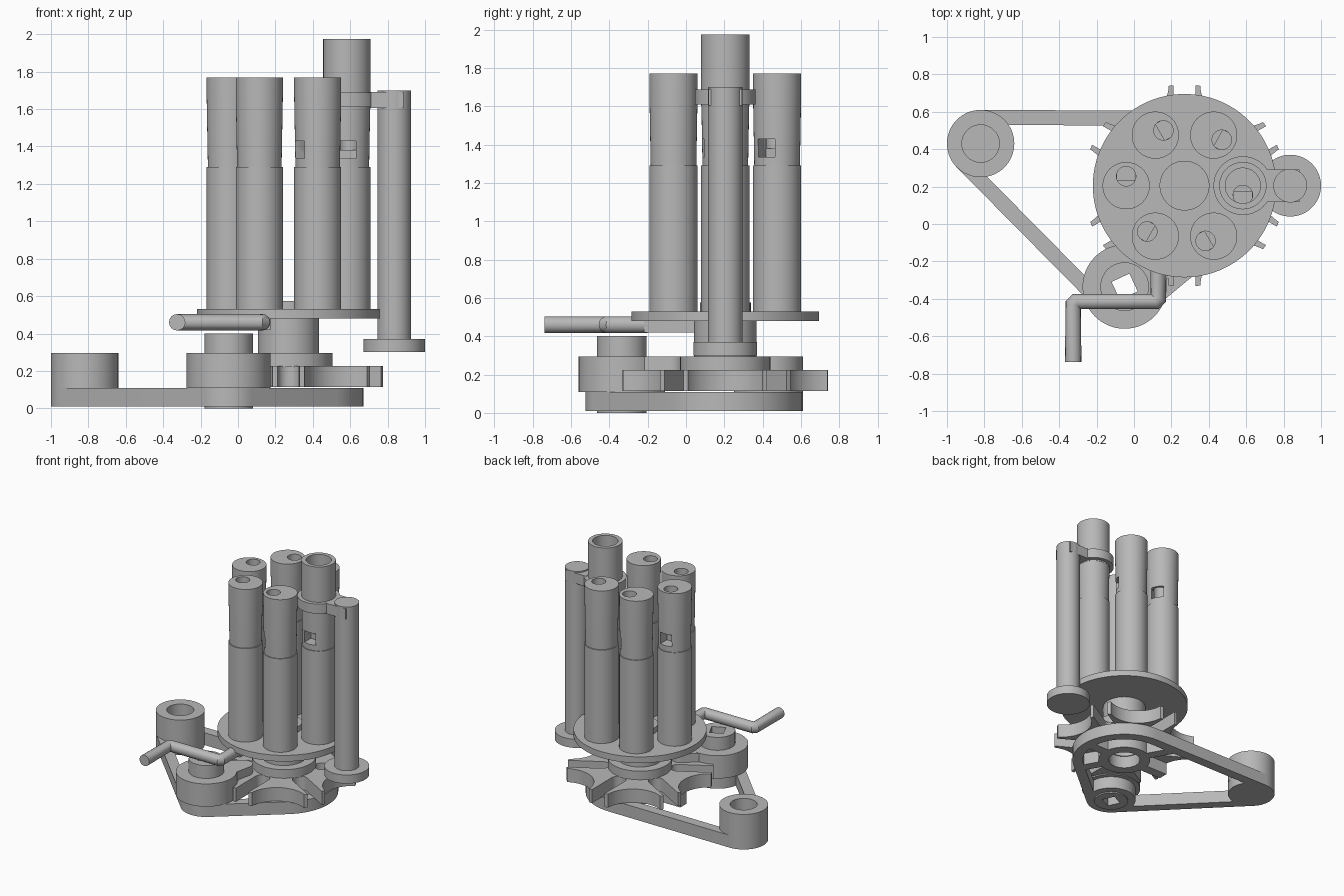
import bpy, bmesh, math
from mathutils import Vector, Matrix
from mathutils.geometry import convex_hull_2d

if "Cube" in bpy.data.objects:
    bpy.data.objects.remove(bpy.data.objects["Cube"])

grey = bpy.data.materials.new("plain_grey")
grey.use_nodes = True
grey.diffuse_color = (0.48, 0.48, 0.48, 1)
grey.node_tree.nodes["Principled BSDF"].inputs["Base Color"].default_value = grey.diffuse_color

A = Vector((-0.82, 0.43))     # bearing corner
B = Vector((-0.05, -0.335))   # drive corner
C = Vector((0.27, 0.205))     # turntable axis
POST = Vector((0.835, 0.205))


def polar(centre, radius, degrees):
    a = math.radians(degrees)
    return centre + Vector((math.cos(a), math.sin(a))) * radius


def finish(name, bm):
    bmesh.ops.recalc_face_normals(bm, faces=bm.faces)
    mesh = bpy.data.meshes.new(name)
    bm.to_mesh(mesh)
    bm.free()
    mesh.materials.append(grey)
    ob = bpy.data.objects.new(name, mesh)
    bpy.context.collection.objects.link(ob)
    return ob


def cyl(name, c, r, z0, z1, r_top=None, n=64):
    bm = bmesh.new()
    bmesh.ops.create_cone(bm, cap_ends=True, segments=n, radius1=r,
                          radius2=r if r_top is None else r_top, depth=z1 - z0,
                          matrix=Matrix.Translation((c.x, c.y, (z0 + z1) / 2)))
    return finish(name, bm)


def box(name, c, sx, sy, z0, z1, degrees=0):
    bm = bmesh.new()
    place = (Matrix.Translation((c.x, c.y, (z0 + z1) / 2))
             @ Matrix.Rotation(math.radians(degrees), 4, 'Z')
             @ Matrix.Diagonal((sx, sy, z1 - z0, 1)))
    bmesh.ops.create_cube(bm, size=1, matrix=place)
    return finish(name, bm)


def hull(name, circles, z0, z1):
    """Prism around a set of circles, like a belt round pulleys."""
    pts = [polar(c, r, a * 5) for c, r in circles for a in range(72)]
    bm = bmesh.new()
    face = bm.faces.new([bm.verts.new((pts[i].x, pts[i].y, z0)) for i in convex_hull_2d(pts)])
    ext = bmesh.ops.extrude_face_region(bm, geom=[face])
    bmesh.ops.translate(bm, vec=(0, 0, z1 - z0),
                        verts=[v for v in ext["geom"] if isinstance(v, bmesh.types.BMVert)])
    return finish(name, bm)


def combine(ob, others, how='DIFFERENCE'):
    for other in others:
        mod = ob.modifiers.new("bool", 'BOOLEAN')
        mod.operation, mod.solver, mod.object = how, 'EXACT', other
        bpy.context.view_layer.objects.active = ob
        bpy.ops.object.modifier_apply(modifier=mod.name)
        bpy.data.objects.remove(other)
    return ob


# Base frame: belt-shaped plate, open inside, with hub and spokes
frame = hull("base_frame", [(A, 0.18), (B, 0.19), (C, 0.4)], 0.01, 0.11)
opening = hull("opening", [(A, 0.1), (B, 0.11), (C, 0.32)], -0.1, 0.3)
combine(opening, [cyl("corner_a", A, 0.179, -0.2, 0.4),
                  cyl("corner_b", B, 0.189, -0.2, 0.4),
                  cyl("corner_c", C, 0.2, -0.2, 0.4)])
combine(opening, [box("spoke", polar(C, 0.24, a), 0.3, 0.08, -0.2, 0.4, a)
                  for a in (0, 120, 180, 300)])
combine(frame, [opening, cyl("bore", C, 0.12, -0.1, 0.3),
                cyl("bore", B, 0.12, -0.1, 0.3)])

# Bearing boss with a blind bore
combine(cyl("bearing_boss", A, 0.18, 0.1, 0.295), [cyl("bore", A, 0.1, 0.12, 0.5)])

# Drive wheel with arm, shaft and square socket
drive = cyl("drive_wheel", B, 0.225, 0.11, 0.295)
combine(drive, [hull("arm", [(B, 0.16), (polar(B, 0.3, 60), 0.07)], 0.222, 0.294),
                cyl("shaft", B, 0.13, 0, 0.4)], 'UNION')
combine(drive, [box("socket", B, 0.105, 0.105, -0.1, 0.5, 25)])

# Indexing star wheel: six slots and six hollow sides
star = cyl("star_wheel", C, 0.54, 0.115, 0.225, n=128)
for k in range(6):
    combine(star, [cyl("hollow", polar(C, 0.628, 60 * k), 0.23, 0, 0.5),
                   box("slot", polar(C, 0.45, 60 * k + 30), 0.34, 0.115, 0, 0.5, 60 * k + 30),
                   cyl("slot_end", polar(C, 0.28, 60 * k + 30), 0.0575, 0, 0.5, n=32)])
combine(star, [cyl("star_bore", C, 0.12, 0, 0.2)])
cyl("star_hub", C, 0.235, 0.22, 0.295)
cyl("turntable_column", C, 0.163, 0.29, 0.49)

# Turntable
cyl("turntable", C, 0.49, 0.48, 0.53, n=128)
cyl("turntable_spigot", C, 0.133, 0.52, 0.575)

# Six pipes, each with a mouthpiece, off-centre windway and side window
for k in range(6):
    c = polar(C, 0.312, 60 * k)
    facing = 60 * k - 90
    cyl(f"pipe_body_{k + 1}", c, 0.126, 0.53, 1.29)
    head = cyl(f"pipe_head_{k + 1}", c, 0.119, 1.29, 1.68, 0.126)
    combine(head, [cyl("cap", c, 0.126, 1.68, 1.77)], 'UNION')
    combine(head, [box("window", polar(c, 0.09, facing), 0.12, 0.1, 1.335, 1.43, facing),
                   cyl("windway", polar(c, 0.05, facing), 0.052, 1.38, 2, n=32)])

# Outlet tube and clamp ring over the first pipe
outlet_at = polar(C, 0.312, 0)
combine(cyl("outlet_tube", outlet_at, 0.1265, 1.6, 1.975),
        [cyl("bore", outlet_at, 0.094, 1.5, 2.1)])
clamp = cyl("clamp_ring", outlet_at, 0.157, 1.61, 1.688)
combine(clamp, [cyl("bore", outlet_at, 0.12, 1.5, 1.8)])
box("clamp_arm", Vector((0.79, 0.205)), 0.19, 0.175, 1.605, 1.69)

# Support post
cyl("support_foot", POST, 0.165, 0.3, 0.37)
cyl("support_post", POST, 0.09, 0.37, 1.7)

# Cranked handle swept along a bent path
curve = bpy.data.curves.new("crank_handle", 'CURVE')
curve.dimensions = '3D'
curve.bevel_depth, curve.bevel_resolution, curve.use_fill_caps = 0.044, 6, True
path = [(-0.325, -0.738), (-0.325, -0.43), (-0.31, -0.415),
        (0.115, -0.415), (0.13, -0.4), (0.13, -0.2)]
spline = curve.splines.new('POLY')
spline.points.add(len(path) - 1)
for point, (x, y) in zip(spline.points, path):
    point.co = (x, y, 0.46, 1)
curve.materials.append(grey)
handle = bpy.data.objects.new("crank_handle", curve)
bpy.context.collection.objects.link(handle)
handle.select_set(True)
bpy.context.view_layer.objects.active = handle
bpy.ops.object.convert(target='MESH')
box("crank_link", Vector((0.13, -0.07)), 0.085, 0.3, 0.42, 0.482)

# Smooth round walls, keep rims sharp
bpy.ops.object.select_all(action='DESELECT')
for ob in bpy.context.collection.objects:
    if ob.type == 'MESH' and ob.data.materials and ob.data.materials[0] == grey:
        ob.select_set(True)
        bpy.context.view_layer.objects.active = ob
bpy.ops.object.shade_smooth_by_angle(angle=math.radians(30))
